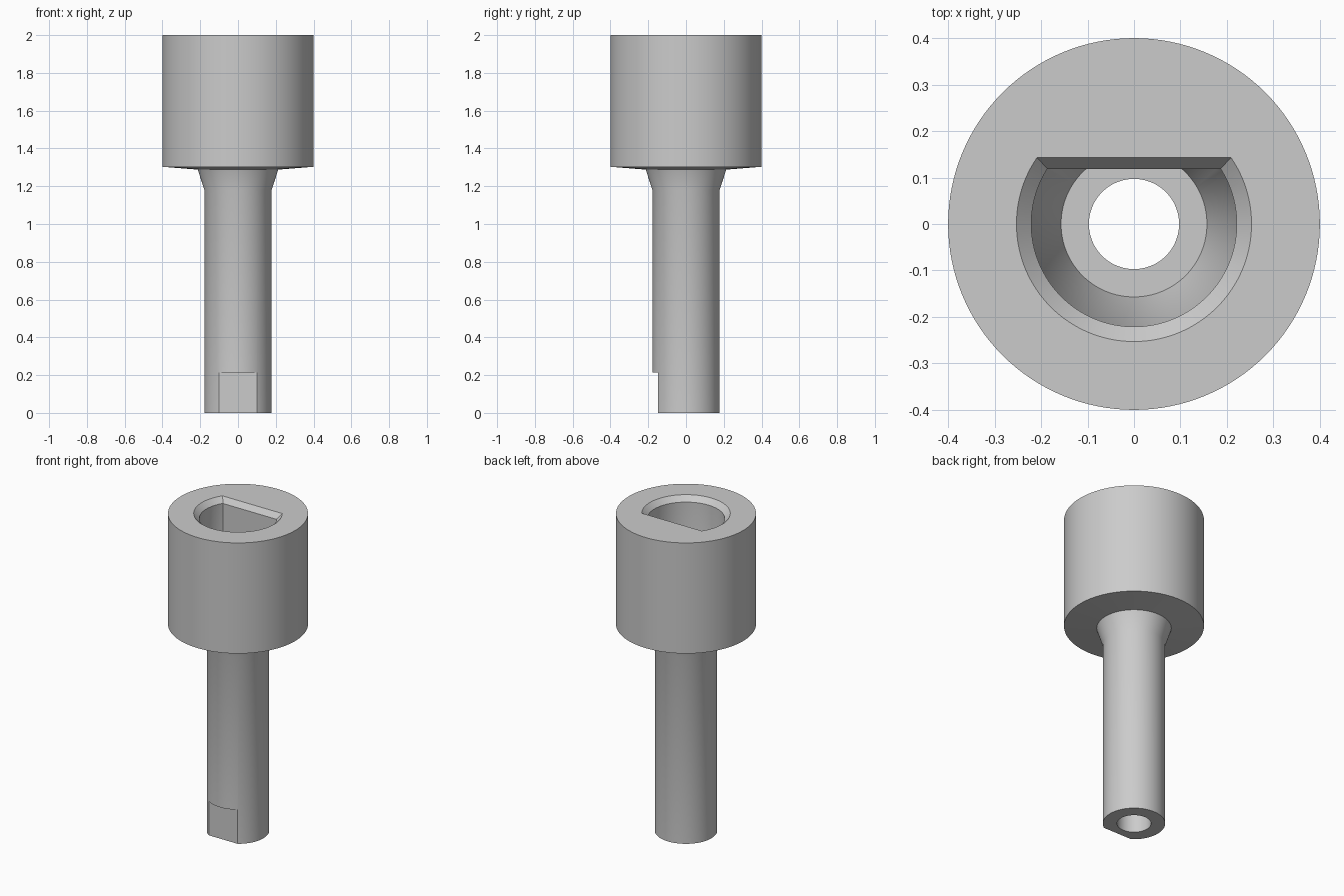
import bpy
import bmesh
import math
from mathutils import Vector

SEGMENTS = 128
FLAT_Y = 0.118      # flat side of the D-shaped socket
LIP_Z = 1.967       # lower edge of the socket chamfer

start_cube = bpy.data.objects.get("Cube")
if start_cube:
    bpy.data.objects.remove(start_cube, do_unlink=True)

grey = bpy.data.materials.new("plain grey")
grey.use_nodes = True
colour = (0.6, 0.6, 0.6, 1.0)
grey.diffuse_color = colour
grey.node_tree.nodes["Principled BSDF"].inputs["Base Color"].default_value = colour


def finish(name, bm):
    bmesh.ops.recalc_face_normals(bm, faces=bm.faces[:])
    mesh = bpy.data.meshes.new(name)
    bm.to_mesh(mesh)
    bm.free()
    mesh.materials.append(grey)
    obj = bpy.data.objects.new(name, mesh)
    bpy.context.collection.objects.link(obj)
    return obj


def revolve(name, profile, cut=None):
    """Solid of revolution from (radius, z) points, optionally sliced by a plane."""
    bm = bmesh.new()
    rings = []
    for r, z in profile:
        angles = [math.tau * i / SEGMENTS for i in range(SEGMENTS)]
        rings.append([bm.verts.new((r * math.cos(a), r * math.sin(a), z)) for a in angles])
    for low, high in zip(rings, rings[1:]):
        for i in range(SEGMENTS):
            j = (i + 1) % SEGMENTS
            bm.faces.new((low[i], low[j], high[j], high[i]))
    bm.faces.new(rings[0][::-1])
    bm.faces.new(rings[-1])
    if cut:
        point, normal = cut
        geom = bm.verts[:] + bm.edges[:] + bm.faces[:]
        res = bmesh.ops.bisect_plane(bm, geom=geom, plane_co=point, plane_no=normal,
                                     clear_outer=True)
        rim = [e for e in res["geom_cut"] if isinstance(e, bmesh.types.BMEdge)]
        bmesh.ops.contextual_create(bm, geom=rim)
    return finish(name, bm)


def box(name, low, high):
    bm = bmesh.new()
    bmesh.ops.create_cube(bm, size=1)
    low, high = Vector(low), Vector(high)
    for v in bm.verts:
        v.co = (low + high) / 2 + v.co * (high - low)
    return finish(name, bm)


# Shank, flared neck and cylindrical head
body = revolve("socket_adapter", [
    (0.178, 0), (0.178, 1.18), (0.213, 1.288), (0.4, 1.303), (0.4, 2)])

# Cutters: through bore, D-shaped tapered socket, chamfered lip, shank flat
cutters = [
    revolve("bore_cutter", [(0.097, -0.1), (0.097, 1.5)]),
    revolve("socket_cutter", [(0.157, 1.2), (0.221, 1.4), (0.221, 2.1)],
            (Vector((0, FLAT_Y, 0)), Vector((0, 1, 0)))),
    revolve("lip_cutter", [(0.2, LIP_Z - 0.02), (0.273, 2.02)],
            (Vector((0, FLAT_Y, LIP_Z)), Vector((0, 0.033, -0.025)).normalized())),
    box("shank_flat_cutter", (-0.3, -0.4, -0.1), (0.3, -0.147, 0.215)),
]

bpy.ops.object.select_all(action="DESELECT")
body.select_set(True)
bpy.context.view_layer.objects.active = body
for cutter in cutters:
    cutter.hide_render = True
    mod = body.modifiers.new(cutter.name, "BOOLEAN")
    mod.operation = "DIFFERENCE"
    mod.solver = "EXACT"
    mod.object = cutter
    bpy.ops.object.modifier_apply(modifier=mod.name)
    bpy.data.objects.remove(cutter, do_unlink=True)

bpy.ops.object.shade_smooth_by_angle(angle=math.radians(25))
